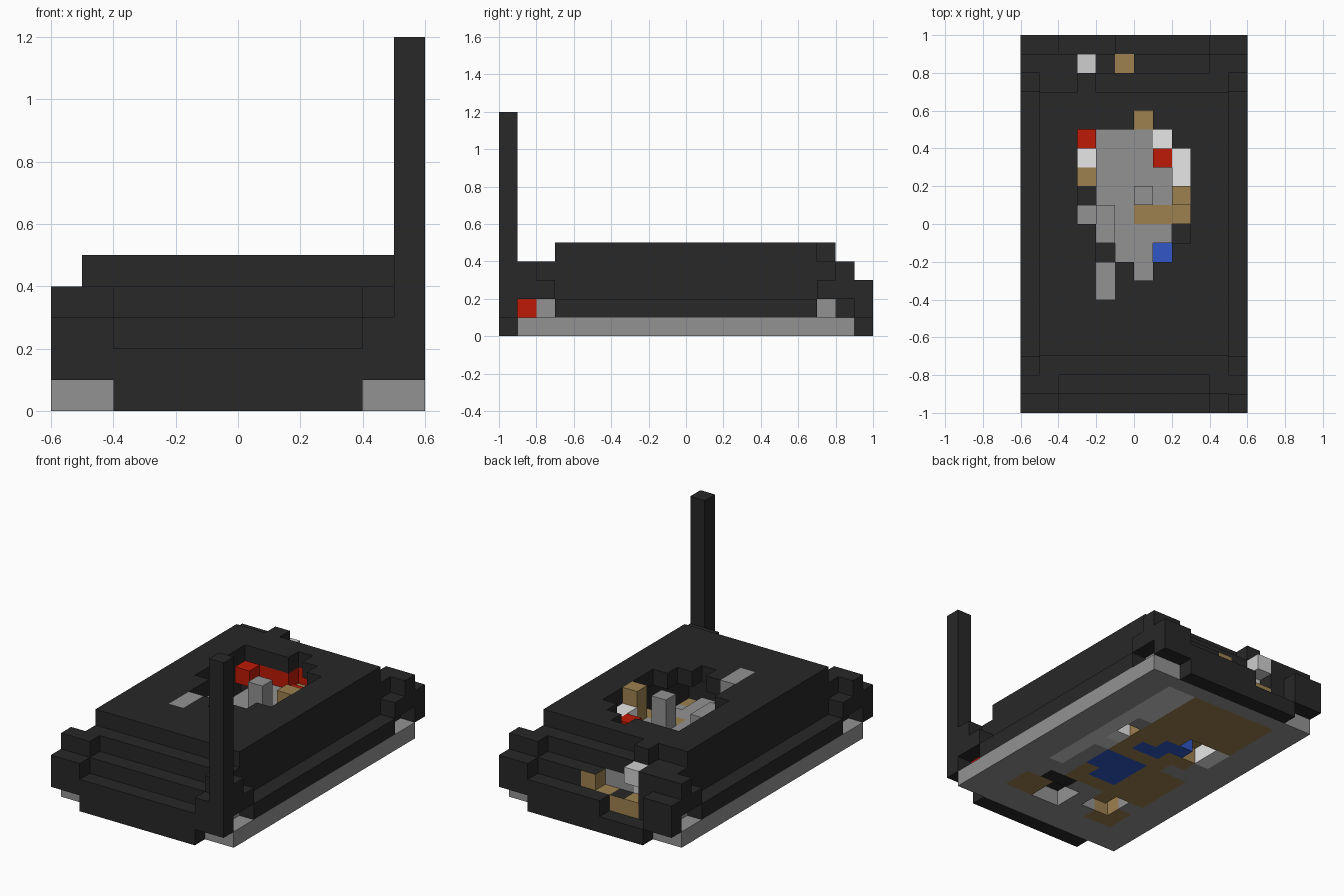
import bpy
import bmesh
from mathutils import Vector

cube = bpy.data.objects.get("Cube")
if cube:
    bpy.data.objects.remove(cube)

UNIT = 0.1
COLOURS = {
    "D": ("dark_casing", (0.021, 0.021, 0.021)),
    "G": ("mid_grey", (0.29, 0.29, 0.29)),
    "L": ("light_grey", (0.62, 0.62, 0.62)),
    "W": ("white", (1.0, 1.0, 1.0)),
    "T": ("tan", (0.34, 0.22, 0.08)),
    "R": ("red", (0.52, 0.01, 0.002)),
    "B": ("blue", (0.03, 0.095, 0.57)),
}
KEYS = list(COLOURS)


def make_material(name, rgb):
    mat = bpy.data.materials.new(name)
    mat.diffuse_color = (*rgb, 1)
    mat.use_nodes = True
    mat.node_tree.nodes["Principled BSDF"].inputs["Base Color"].default_value = (*rgb, 1)
    return mat


MATERIALS = [make_material(*COLOURS[k]) for k in KEYS]
grid = {}  # block cell -> (part name, colour key); a second key letter colours the top


def fill(part, colour, xs, ys, zs):
    """Fill half-open ranges of cells."""
    for i in range(*xs):
        for j in range(*ys):
            for k in range(*zs):
                grid[i, j, k] = (part, colour)


def carve(xs, ys, zs):
    for i in range(*xs):
        for j in range(*ys):
            for k in range(*zs):
                grid.pop((i, j, k), None)


def put(part, colour, i, j, k0, k1):
    fill(part, colour, (i, i + 1), (j, j + 1), (k0, k1))


# Base plate and hollow casing
fill("base_plate", "G", (0, 12), (1, 19), (0, 1))
fill("side_ledge", "D", (0, 12), (3, 17), (1, 2))
fill("casing", "D", (1, 11), (3, 17), (2, 5))
carve((2, 10), (4, 16), (1, 4))

# Stepped ends with raised corner guards, the same at front and back
for part, rows in (("front", (0, 1, 2)), ("back", (19, 18, 17))):
    outer, middle, inner = [(r, r + 1) for r in rows]
    fill(part + "_bumper", "D", (2, 10), outer, (0, 2))
    fill(part + "_steps", "D", (1, 11), middle, (1, 3))
    fill(part + "_steps", "D", (1, 11), inner, (1, 4))
    for x0 in (0, 10):
        xs = (x0, x0 + 2)
        fill(part + "_guards", "D", xs, outer, (1, 3))
        fill(part + "_guards", "D", xs, middle, (2, 4))
    for edge, wall in ((0, 1), (11, 10)):
        put(part + "_guards", "D", edge, rows[2], 2, 3)
        put(part + "_contacts", "G", wall, rows[2], 1, 2)
put("front_contacts", "R", 10, 1, 1, 2)

# Antenna
put("antenna", "D", 11, 0, 1, 12)

# Broken opening at the back, with loose parts inside
carve((3, 6), (18, 19), (1, 4))
carve((2, 5), (19, 20), (1, 2))
put("back_steps", "D", 2, 18, 1, 4)
put("back_steps", "D", 3, 17, 4, 5)
put("back_parts", "L", 3, 18, 3, 4)
put("back_parts", "L", 3, 17, 2, 3)
fill("back_parts", "G", (4, 6), (17, 18), (2, 3))
put("back_parts", "T", 3, 18, 1, 2)
put("back_parts", "TD", 4, 18, 1, 2)
put("back_parts", "T", 5, 18, 1, 2)
put("back_parts", "TD", 6, 18, 1, 3)

# Hole in the roof: spaces stay roof, o is a deep gap, letters are parts
ROOF_HOLE = [
    "   T  ",
    "RGGGW ",
    "WGGGRW",
    "TGGGGW",
    "oGGGGT",
    "GGGTTT",
    " GGGGo",
    " oGGB ",
    "   G  ",
]
for row, line in enumerate(ROOF_HOLE):
    for col, key in enumerate(line):
        if key == " ":
            continue
        i, j = 3 + col, 15 - row
        carve((i, i + 1), (j, j + 1), (1, 5))
        if key == "o":
            put("inner_floor", "D", i, j, 1, 2)
            continue
        top = 3
        if key == "R" or (key == "W" and col == 5):
            top = 4
        elif key == "B" or (key in "WT" and col == 0):
            top = 2
        put("inner_parts", key, i, j, top - 1, top)

# Taller inner parts, the red wall under the lip and the flush roof patch
put("inner_parts", "T", 8, 11, 2, 5)
put("inner_parts", "G", 6, 11, 2, 5)
fill("inner_parts", "G", (4, 5), (9, 11), (2, 4))
fill("inner_parts", "R", (4, 6), (15, 16), (3, 4))
put("inner_parts", "R", 6, 16, 3, 4)
fill("roof_patch", "G", (4, 5), (6, 8), (4, 5))

# Circuit board set in the base: o is a gap, letters are parts
BOARD = [
    "TTTTTTLL",
    "TTTTTTLL",
    "TTTTTTLL",
    "TTTTTTLL",
    "WooTTTGL",
    "WoBBTToL",
    "GTTBBTWL",
    "GGTTTTLL",
    "TTTBBBGL",
    "TTTBBBGL",
    "TTTBBTGL",
    "TTTTTTGG",
    "GoTGGDDG",
    "TooGooTT",
    "TTGGooTT",
]
for row, line in enumerate(BOARD):
    for col, key in enumerate(line):
        i, j = 2 + col, 17 - row
        if key == "o":
            carve((i, i + 1), (j, j + 1), (0, 1))
        else:
            put("circuit_board", key, i, j, 0, 1)

# Small components seen through the board gaps
for key, i, j in (("T", 4, 13), ("W", 8, 12), ("W", 3, 5), ("T", 3, 4),
                  ("R", 4, 4), ("G", 6, 4), ("G", 7, 3)):
    put("board_parts", key, i, j, 1, 2)

# Build one mesh per part from the exposed sides of its cells
DIRECTIONS = [(axis, side) for axis in range(3) for side in (0, 1)]


def build(part):
    bm = bmesh.new()
    corners = {}
    for cell, (owner, key) in grid.items():
        if owner != part:
            continue
        for axis, side in DIRECTIONS:
            near = list(cell)
            near[axis] += 2 * side - 1
            if tuple(near) in grid:
                continue
            u, v = (axis + 1) % 3, (axis + 2) % 3
            loop = []
            for a, b in ((0, 0), (1, 0), (1, 1), (0, 1)):
                p = list(cell)
                p[axis] += side
                p[u] += a
                p[v] += b
                p = tuple(p)
                if p not in corners:
                    corners[p] = bm.verts.new((Vector(p) - Vector((6, 10, 0))) * UNIT)
                loop.append(corners[p])
            face = bm.faces.new(loop if side else loop[::-1])
            is_top = axis == 2 and side == 1
            face.material_index = KEYS.index(key[-1] if is_top else key[0])
    mesh = bpy.data.meshes.new(part)
    bm.to_mesh(mesh)
    bm.free()
    for mat in MATERIALS:
        mesh.materials.append(mat)
    bpy.context.collection.objects.link(bpy.data.objects.new(part, mesh))


for part in sorted({owner for owner, _ in grid.values()}):
    build(part)
